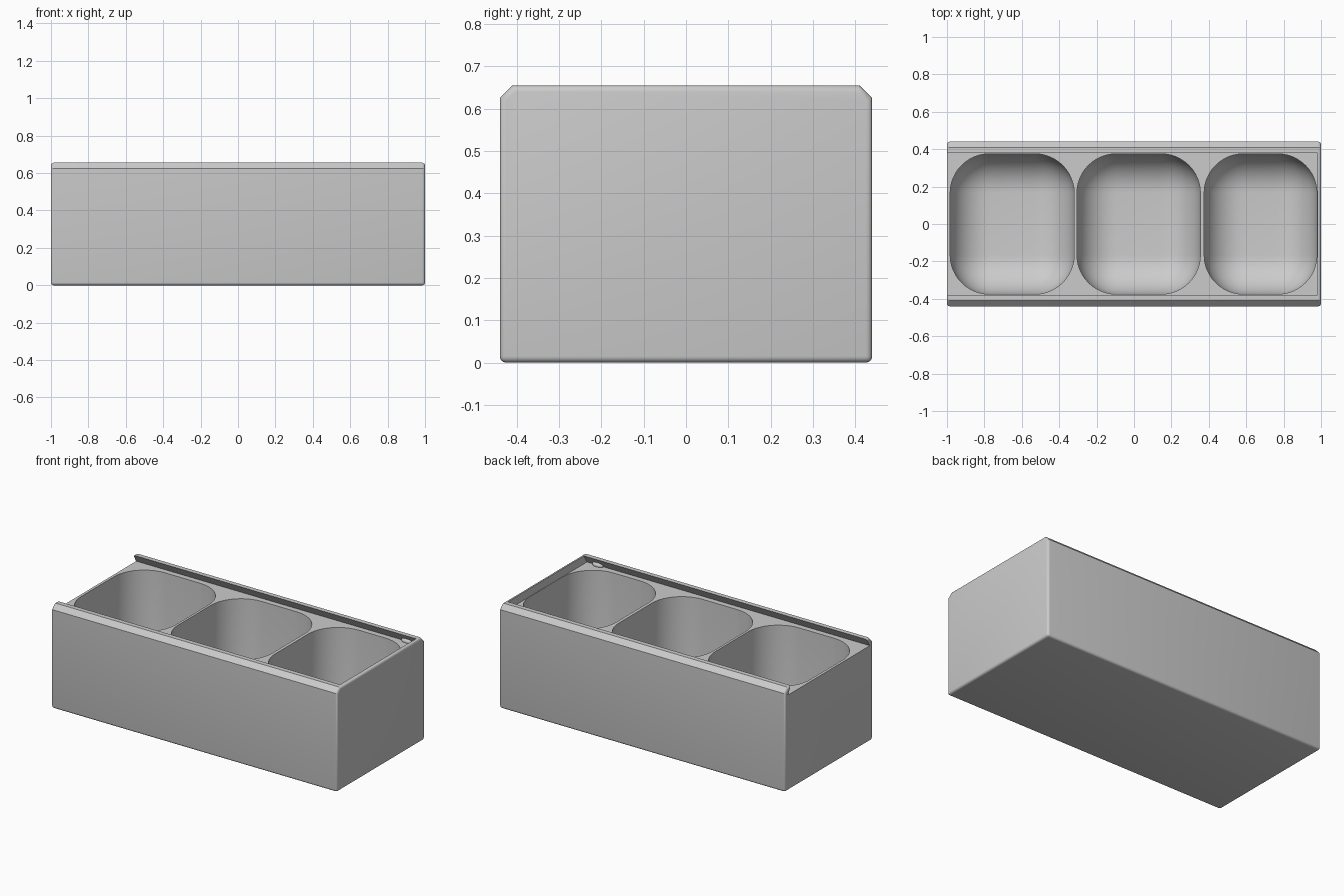
import bpy, bmesh, math

if "Cube" in bpy.data.objects:
    bpy.data.objects.remove(bpy.data.objects["Cube"], do_unlink=True)

HALF_Y, TOP, CHAMFER = 0.44, 0.655, 0.03
DECK, FLOOR = 0.605, 0.03
END_WALL = 0.98

gray = bpy.data.materials.new("plain_gray")
gray.use_nodes = True
gray.diffuse_color = (0.6, 0.6, 0.6, 1)
gray.node_tree.nodes["Principled BSDF"].inputs["Base Color"].default_value = (0.6, 0.6, 0.6, 1)


def add_object(name, bm):
    bmesh.ops.recalc_face_normals(bm, faces=bm.faces)
    mesh = bpy.data.meshes.new(name)
    bm.to_mesh(mesh)
    bm.free()
    mesh.materials.append(gray)
    obj = bpy.data.objects.new(name, mesh)
    bpy.context.collection.objects.link(obj)
    return obj


def prism(name, half_profile, x0, x1):
    """Mirror a (y, z) half profile and extrude it along x."""
    outline = half_profile + [(-y, z) for y, z in reversed(half_profile)]
    bm = bmesh.new()
    face = bm.faces.new([bm.verts.new((x0, y, z)) for y, z in outline])
    new = bmesh.ops.extrude_face_region(bm, geom=[face])["geom"]
    bmesh.ops.translate(bm, vec=(x1 - x0, 0, 0),
                        verts=[v for v in new if isinstance(v, bmesh.types.BMVert)])
    return add_object(name, bm)


def well_cutter(name, x0, x1, half_y, radius):
    """Block with rounded upright and bottom edges."""
    bm = bmesh.new()
    bmesh.ops.create_cube(bm, size=1)
    for v in bm.verts:
        v.co.x = x0 if v.co.x < 0 else x1
        v.co.y = math.copysign(half_y, v.co.y)
        v.co.z = FLOOR if v.co.z < 0 else TOP + 0.2
    edges = [e for e in bm.edges if min(v.co.z for v in e.verts) < TOP]
    bmesh.ops.bevel(bm, geom=edges, offset=radius, offset_type='OFFSET',
                    segments=12, profile=0.5, affect='EDGES', clamp_overlap=True)
    return add_object(name, bm)


def apply_all(obj):
    bpy.ops.object.select_all(action='DESELECT')
    obj.select_set(True)
    bpy.context.view_layer.objects.active = obj
    for mod in list(obj.modifiers):
        bpy.ops.object.modifier_apply(modifier=mod.name)


# Box body with chamfered long top edges and softened outer edges
body = prism("box_body", [(HALF_Y, 0), (HALF_Y, TOP - CHAMFER), (HALF_Y - CHAMFER, TOP)], -1, 1)
soft = body.modifiers.new("soft_edges", 'BEVEL')
soft.width, soft.segments = 0.015, 4
soft.limit_method, soft.angle_limit = 'ANGLE', math.radians(60)

# Dovetail slot for a sliding lid, open at one end
cutters = [prism("lid_slot_cutter", [(0.41, DECK), (0.374, TOP + 0.01)], -1.1, END_WALL)]

# Three rounded wells
for i, (x0, x1) in enumerate([(-0.983, -0.32), (-0.305, 0.355), (0.375, 0.978)]):
    cutters.append(well_cutter(f"well_cutter_{i + 1}", x0, x1, 0.375, 0.21))

for cutter in cutters:
    cut = body.modifiers.new(cutter.name, 'BOOLEAN')
    cut.operation, cut.solver, cut.object = 'DIFFERENCE', 'EXACT', cutter
apply_all(body)
for cutter in cutters:
    bpy.data.objects.remove(cutter, do_unlink=True)
bpy.ops.object.shade_smooth_by_angle(angle=math.radians(30))

# Small lid catches tucked under the rails near the closed end
for side, label in ((-1, "front"), (1, "back")):
    bm = bmesh.new()
    bmesh.ops.create_uvsphere(bm, u_segments=20, v_segments=10, radius=1)
    bmesh.ops.scale(bm, vec=(0.04, 0.025, 0.02), verts=bm.verts)
    bmesh.ops.translate(bm, vec=(0.9, side * 0.41, DECK + 0.005), verts=bm.verts)
    catch = add_object(f"{label}_lid_catch", bm)
    apply_all(catch)
    bpy.ops.object.shade_smooth_by_angle(angle=math.radians(30))
